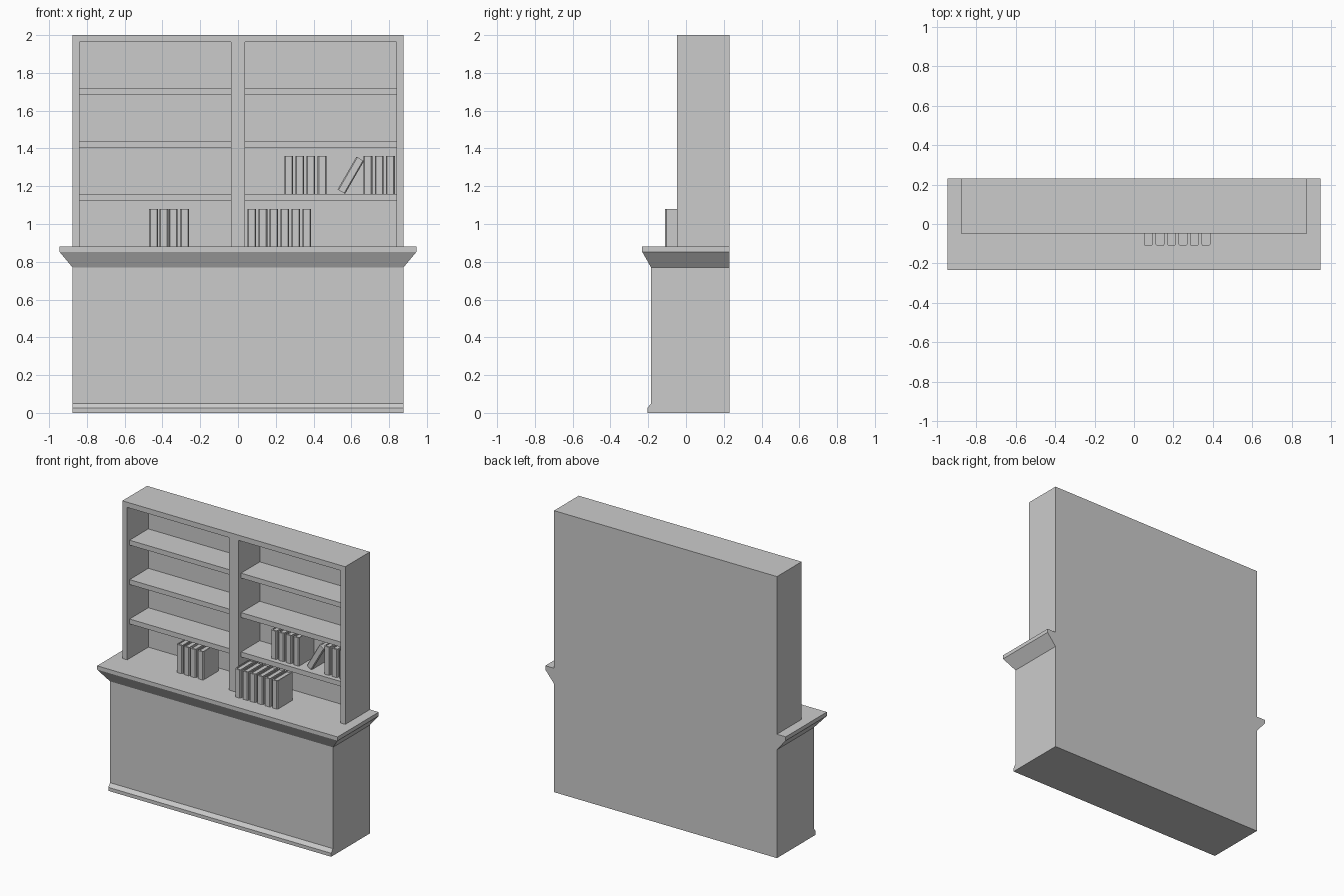
import bpy, bmesh, math
from mathutils import Matrix

if "Cube" in bpy.data.objects:
    bpy.data.objects.remove(bpy.data.objects["Cube"])

grey = bpy.data.materials.new("plain grey")
grey.diffuse_color = (0.6, 0.6, 0.6, 1)
grey.use_nodes = True
grey.node_tree.nodes["Principled BSDF"].inputs["Base Color"].default_value = grey.diffuse_color


def finish(name, bm):
    bmesh.ops.recalc_face_normals(bm, faces=bm.faces)
    me = bpy.data.meshes.new(name)
    bm.to_mesh(me)
    bm.free()
    me.materials.append(grey)
    ob = bpy.data.objects.new(name, me)
    bpy.context.collection.objects.link(ob)
    return ob


def add_prism(bm, low, high):
    """Join two matching outlines of 3D points into a closed solid."""
    a = [bm.verts.new(p) for p in low]
    b = [bm.verts.new(p) for p in high]
    bm.faces.new(a)
    bm.faces.new(b[::-1])
    for i in range(len(a)):
        j = (i + 1) % len(a)
        bm.faces.new((a[i], a[j], b[j], b[i]))


def extrude_z(bm, outline, z0, z1):
    add_prism(bm, [(x, y, z0) for x, y in outline], [(x, y, z1) for x, y in outline])


def rect(x0, x1, y0, y1):
    return [(x0, y0), (x1, y0), (x1, y1), (x0, y1)]


def box(name, x0, x1, y0, y1, z0, z1):
    bm = bmesh.new()
    extrude_z(bm, rect(x0, x1, y0, y1), z0, z1)
    return finish(name, bm)


W, BACK, FRONT, COUNTER = 0.876, 0.23, -0.047, 0.88

# Base cabinet with skirting lip, one side profile extruded across the width
profile = [(BACK, 0), (-0.205, 0), (-0.205, 0.025), (-0.185, 0.05), (-0.185, 0.77), (BACK, 0.77)]
bm = bmesh.new()
add_prism(bm, [(-W, y, z) for y, z in profile], [(W, y, z) for y, z in profile])
finish("base_cabinet", bm)

# Flared moulding and counter top
inner = rect(-W, W, -0.185, BACK)
outer = rect(-0.945, 0.945, -0.232, BACK)
bm = bmesh.new()
add_prism(bm, [(x, y, 0.77) for x, y in inner], [(x, y, 0.853) for x, y in outer])
finish("counter_moulding", bm)
bm = bmesh.new()
extrude_z(bm, outer, 0.853, COUNTER)
finish("counter_top", bm)

# Upper bookcase frame
box("back_panel", -0.84, 0.84, 0.19, BACK, COUNTER, 1.963)
box("top_panel", -W, W, FRONT, BACK, 1.963, 2.0)
box("left_side", -W, -0.838, FRONT, BACK, COUNTER, 1.963)
box("right_side", 0.838, W, FRONT, BACK, COUNTER, 1.963)
box("middle_divider", -0.038, 0.038, FRONT, 0.19, COUNTER, 1.963)
for side, x0, x1 in (("left", -0.838, -0.038), ("right", 0.038, 0.838)):
    for i, z in enumerate((1.125, 1.405, 1.685)):
        box(f"{side}_shelf_{i + 1}", x0, x1, -0.02, 0.19, z, z + 0.035)


# Books: a wrapped cover with chamfered spine, pages set in from its edges
BW, BH, BD, T = 0.046, 0.2, 0.17, 0.007


def book(name, x, y, z, lean=0.0):
    bm = bmesh.new()
    cover = [(0, BD), (0, 0.008), (0.006, 0), (BW - 0.006, 0), (BW, 0.008), (BW, BD),
             (BW - T, BD), (BW - T, 0.012), (T, 0.012), (T, BD)]
    extrude_z(bm, cover, 0, BH)
    extrude_z(bm, rect(T, BW - T, 0.012, BD - 0.006), 0.006, BH - 0.006)
    # Lean about the lower right edge
    pivot = Matrix.Translation((BW, 0, 0))
    m = Matrix.Translation((x, y, z)) @ pivot @ Matrix.Rotation(lean, 4, 'Y') @ pivot.inverted()
    bmesh.ops.transform(bm, matrix=m, verts=bm.verts)
    finish(name, bm)


rows = (
    ("left_counter_book", -0.02, COUNTER, (-0.47, -0.415, -0.365, -0.306)),
    ("right_counter_book", -0.11, COUNTER, (0.05, 0.109, 0.167, 0.225, 0.283, 0.341)),
    ("shelf_book", 0.015, 1.16, (0.246, 0.304, 0.362, 0.422)),
    ("end_shelf_book", 0.012, 1.16, (0.665, 0.725, 0.784)),
)
for name, y, z, xs in rows:
    for i, x in enumerate(xs):
        book(f"{name}_{i + 1}", x, y, z)
book("leaning_book", 0.567 - BW, 0.015, 1.16, math.radians(30))
